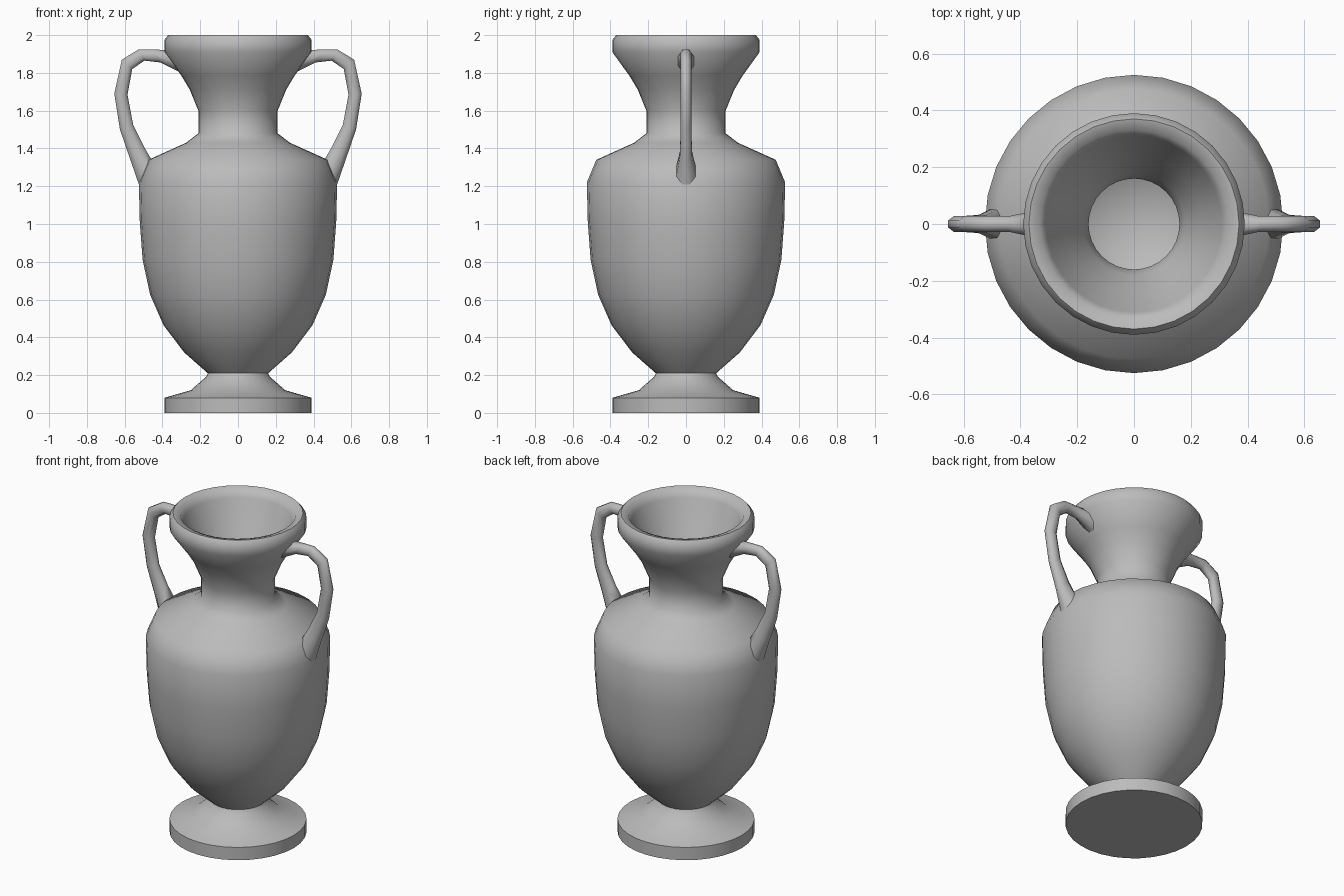
import bpy
import bmesh
import math

cube = bpy.data.objects.get("Cube")
if cube:
    bpy.data.objects.remove(cube, do_unlink=True)

SEGMENTS = 32
GREY = (0.5, 0.5, 0.5, 1)

stone = bpy.data.materials.new("grey_clay")
stone.use_nodes = True
stone.diffuse_color = GREY
stone.node_tree.nodes["Principled BSDF"].inputs["Base Color"].default_value = GREY


def finish(name, bm, angle):
    """Turn a bmesh into a smooth-shaded, coloured object."""
    bmesh.ops.remove_doubles(bm, verts=bm.verts, dist=0.0005)
    bmesh.ops.recalc_face_normals(bm, faces=bm.faces)
    mesh = bpy.data.meshes.new(name)
    bm.to_mesh(mesh)
    bm.free()
    mesh.materials.append(stone)
    obj = bpy.data.objects.new(name, mesh)
    bpy.context.collection.objects.link(obj)
    bpy.ops.object.select_all(action='DESELECT')
    obj.select_set(True)
    bpy.context.view_layer.objects.active = obj
    bpy.ops.object.shade_smooth_by_angle(angle=math.radians(angle))
    return obj


def lathe(name, profile, angle):
    """Spin a (radius, height) profile around the z axis."""
    bm = bmesh.new()
    verts = [bm.verts.new((0, r, z)) for r, z in profile]
    edges = [bm.edges.new(pair) for pair in zip(verts, verts[1:])]
    bmesh.ops.spin(bm, geom=verts + edges, cent=(0, 0, 0), axis=(0, 0, 1),
                   angle=2 * math.pi, steps=SEGMENTS, use_merge=True)
    return finish(name, bm, angle)


# Foot: flat disc with a flared top
lathe("foot", [(0, 0), (0.39, 0), (0.39, 0.08), (0.25, 0.12),
               (0.17, 0.19), (0.16, 0.21)], 40)

# Hollow body: belly, shoulder, neck and flared lip, then the inner wall
outer = [(0.16, 0.21), (0.285, 0.32), (0.395, 0.465), (0.465, 0.625),
         (0.505, 0.81), (0.52, 1.01), (0.525, 1.22), (0.475, 1.34),
         (0.275, 1.43), (0.21, 1.48), (0.21, 1.6), (0.255, 1.71),
         (0.3, 1.785), (0.39, 1.91), (0.39, 1.975), (0.37, 2.0)]
inner = [(0.33, 1.99), (0.31, 1.95), (0.24, 1.77), (0.18, 1.67), (0.16, 1.6),
         (0.16, 1.46), (0.25, 1.37), (0.43, 1.29), (0.475, 1.2),
         (0.45, 0.81), (0.34, 0.47), (0.17, 0.26), (0, 0.26)]
lathe("body", outer + inner, 60)


# Handles: octagonal rings, each set by its outer and inner point and half width
RINGS = [((0.38, 1.92), (0.3, 1.8), 0.045), ((0.45, 1.925), (0.41, 1.855), 0.028),
         ((0.525, 1.925), (0.495, 1.865), 0.028), ((0.615, 1.87), (0.56, 1.82), 0.028),
         ((0.655, 1.69), (0.585, 1.685), 0.028), ((0.625, 1.5), (0.555, 1.525), 0.028),
         ((0.57, 1.34), (0.495, 1.405), 0.032), ((0.525, 1.21), (0.455, 1.335), 0.052)]


def handle(name, side):
    bm = bmesh.new()
    loops = []
    for (ox, oz), (ix, iz), width in RINGS:
        loop = []
        for k in range(8):
            a = math.pi * (k + 0.5) / 4
            u = 0.5 + 0.5 * math.cos(a) / math.cos(math.pi / 8)
            y = width * math.sin(a) / math.cos(math.pi / 8)
            loop.append(bm.verts.new((side * (ix + (ox - ix) * u), y, iz + (oz - iz) * u)))
        loops.append(loop)
    for a, b in zip(loops, loops[1:]):
        for k in range(8):
            n = (k + 1) % 8
            bm.faces.new((a[k], a[n], b[n], b[k]))
    for end in (loops[0], loops[-1]):
        bm.faces.new(end)
    return finish(name, bm, 60)


handle("left_handle", 1)
handle("right_handle", -1)
